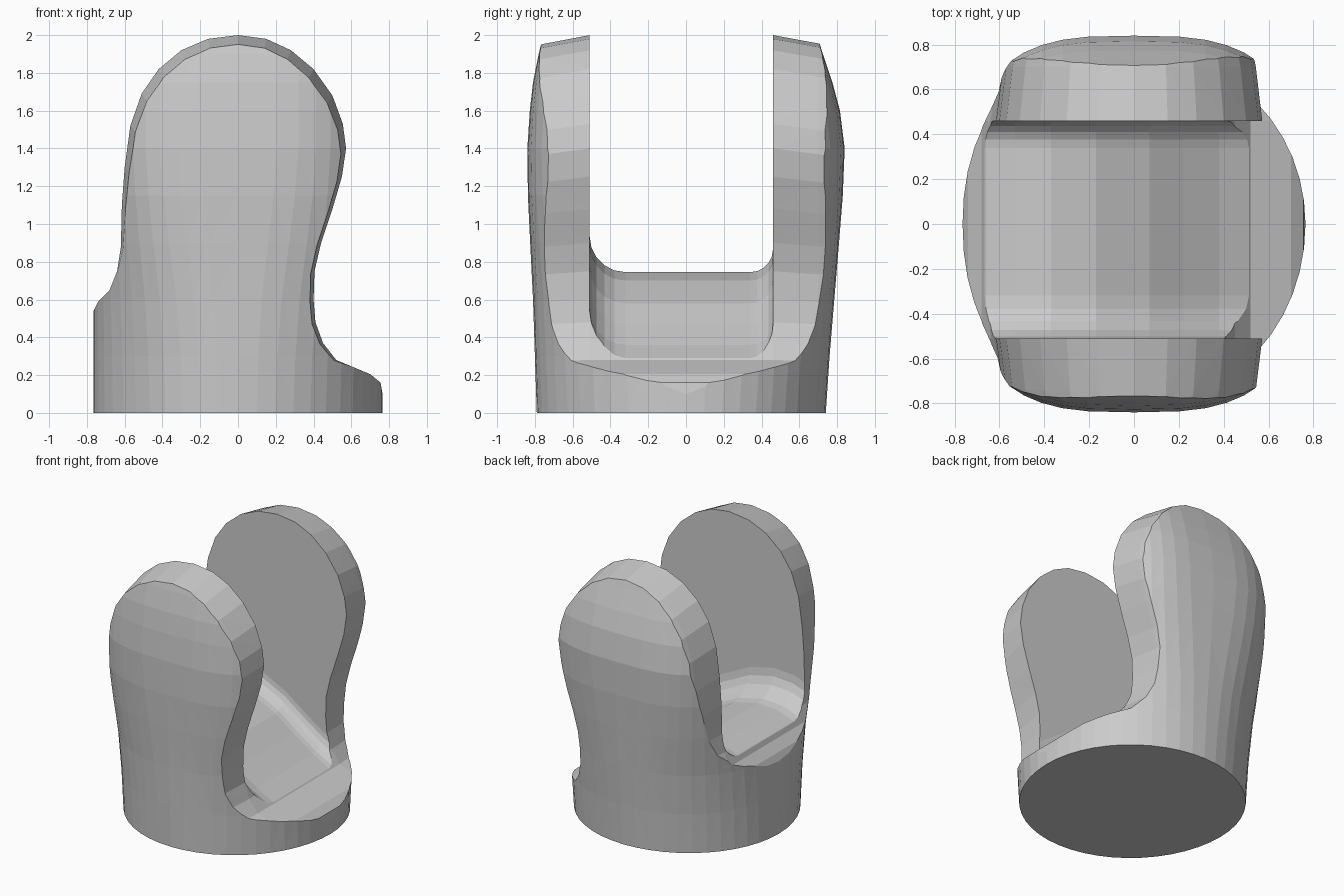
import bpy, bmesh, math

if "Cube" in bpy.data.objects:
    bpy.data.objects.remove(bpy.data.objects["Cube"])


def loft(name, rings):
    """Closed solid through equal-length rings of points, capped at both ends."""
    bm = bmesh.new()
    loops = [[bm.verts.new(p) for p in ring] for ring in rings]
    n = len(loops[0])
    for a, b in zip(loops, loops[1:]):
        for i in range(n):
            j = (i + 1) % n
            bm.faces.new((a[i], a[j], b[j], b[i]))
    bm.faces.new(loops[0])
    bm.faces.new(loops[-1])
    bmesh.ops.recalc_face_normals(bm, faces=bm.faces)
    # Triangulate so warped walls and concave caps cut cleanly
    bmesh.ops.triangulate(bm, faces=bm.faces)
    mesh = bpy.data.meshes.new(name)
    bm.to_mesh(mesh)
    bm.free()
    obj = bpy.data.objects.new(name, mesh)
    bpy.context.collection.objects.link(obj)
    return obj


def boolean(target, tool, operation):
    mod = target.modifiers.new(operation, 'BOOLEAN')
    mod.operation = operation
    mod.solver = 'EXACT'
    mod.object = tool
    bpy.context.view_layer.objects.active = target
    bpy.ops.object.modifier_apply(modifier=mod.name)
    bpy.data.objects.remove(tool, do_unlink=True)


def power(v, e):
    return math.copysign(abs(v) ** e, v)


# Bulging outer body: z, front depth, back depth, squareness
levels = [(0, .79, .74, 2), (.3, .80, .76, 2.08), (.6, .81, .785, 2.25),
          (.9, .825, .81, 2.6), (1.15, .837, .83, 2.9), (1.4, .84, .84, 3.1),
          (1.6, .827, .815, 3.1), (1.75, .81, .775, 3.1),
          (1.9, .78, .725, 3.1), (2.1, .73, .66, 3.1)]
SIDES = 48
rings = []
for z, front, back, sq in levels:
    ring = []
    for i in range(SIDES):
        t = 2 * math.pi * i / SIDES
        c, s = power(math.cos(t), 2 / sq), power(math.sin(t), 2 / sq)
        ring.append((.765 * c, (back if s > 0 else front) * s, z))
    rings.append(ring)
body = loft("clevis_body", rings)

# Lug outline seen from the front, narrowing toward the outer faces
outline = [(-.9, -.1), (-.9, .5), (-.765, .54), (-.74, .59), (-.68, .65),
           (-.64, .75), (-.62, .88), (-.615, 1.1), (-.6, 1.3), (-.57, 1.52),
           (-.51, 1.69), (-.42, 1.82), (-.3, 1.92), (-.16, 1.98), (0, 2),
           (.15, 1.98), (.28, 1.92), (.4, 1.82), (.5, 1.68), (.555, 1.53),
           (.572, 1.4), (.55, 1.25), (.5, 1.08), (.44, .9), (.405, .75),
           (.4, .6), (.41, .48), (.45, .37), (.52, .28), (.7, .205),
           (.755, .16), (.765, .1), (.9, .05), (.9, -.1)]
sections = [(-.9, .89, .963), (-.74, .95, .978), (-.51, 1, 1),
            (.46, 1, 1), (.70, .95, .978), (.9, .88, .955)]
trim = loft("outline_trim", [[(x * sx, y, z * sz) for x, z in outline]
                             for y, sx, sz in sections])
boolean(body, trim, 'INTERSECT')

# Slot between the lugs, with filleted corners over a sloping floor
floor = [(-.95, .50), (-.77, .60), (-.66, .69), (-.53, .735), (-.37, .745),
         (-.17, .70), (.07, .58), (.22, .47), (.38, .36), (.54, .275),
         (.70, .21), (.95, .10)]


def fillet(wall_y, radius, sign):
    pts = []
    for k in range(6):
        a = math.pi / 2 * k / 5
        pts.append((wall_y - sign * radius * (1 - math.cos(a)),
                    radius * (1 - math.sin(a))))
    return pts


corner_profile = fillet(-.51, .19, -1) + fillet(.46, .12, 1)[::-1]
slot = loft("slot_cutter", [[(x, y, z + h) for y, h in corner_profile]
                            + [(x, .46, 2.5), (x, -.51, 2.5)]
                            for x, z in floor])
boolean(body, slot, 'DIFFERENCE')
